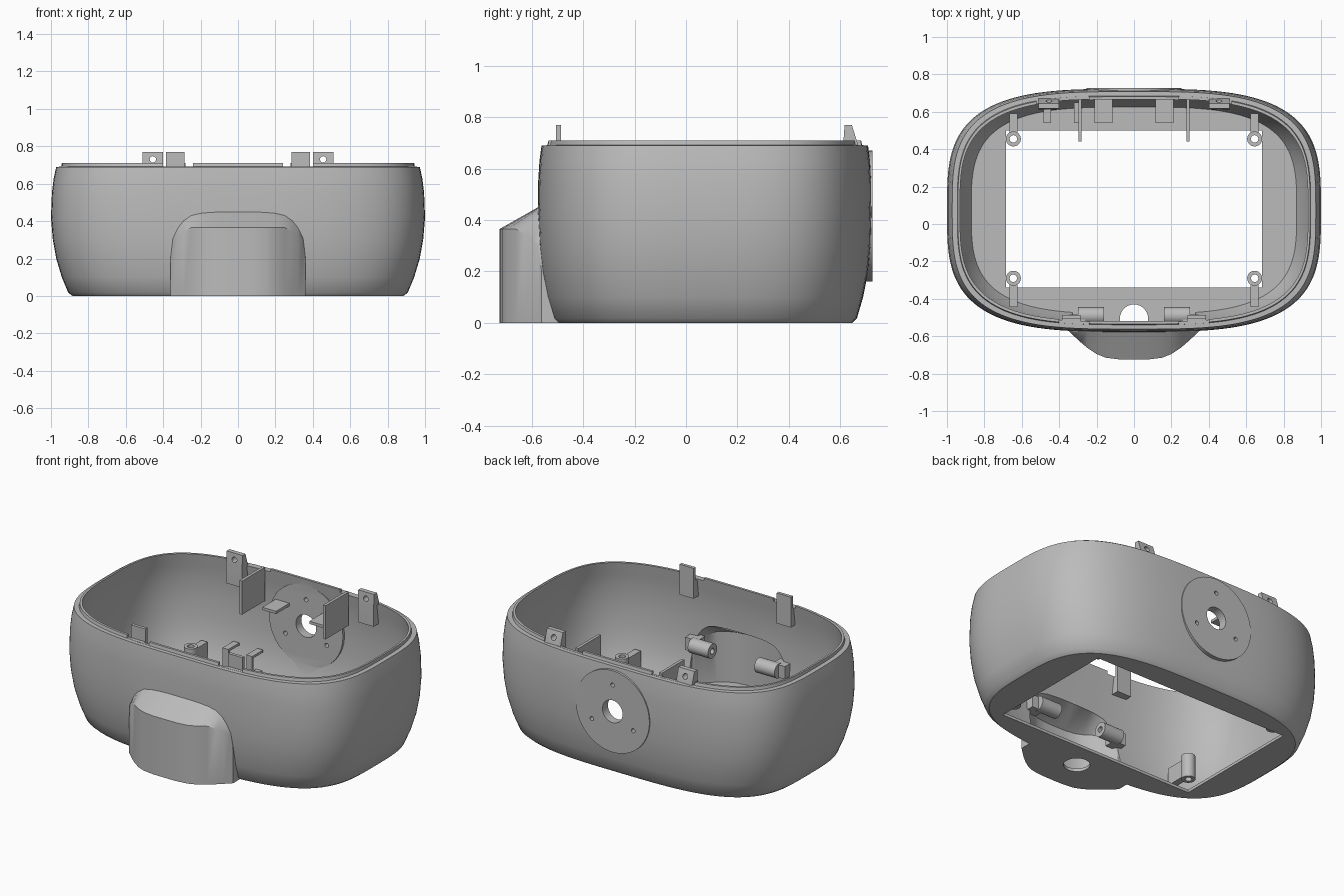
import bpy, bmesh, math
from mathutils import Matrix, Vector

cube = bpy.data.objects.get("Cube")
if cube:
    bpy.data.objects.remove(cube, do_unlink=True)

grey = bpy.data.materials.new("plain grey")
grey.use_nodes = True
grey.diffuse_color = (0.5, 0.5, 0.5, 1)
grey.node_tree.nodes["Principled BSDF"].inputs["Base Color"].default_value = (0.5, 0.5, 0.5, 1)

CY = 0.073  # shell centre in y


def add(name, bm):
    bmesh.ops.recalc_face_normals(bm, faces=bm.faces)
    me = bpy.data.meshes.new(name)
    bm.to_mesh(me)
    bm.free()
    ob = bpy.data.objects.new(name, me)
    me.materials.append(grey)
    bpy.context.scene.collection.objects.link(ob)
    return ob


def loft(name, rings):
    """Closed solid through equal-length rings, with flat caps."""
    bm = bmesh.new()
    vs = [[bm.verts.new(p) for p in r] for r in rings]
    n = len(vs[0])
    for a, b in zip(vs, vs[1:]):
        for i in range(n):
            j = (i + 1) % n
            bm.faces.new((a[i], a[j], b[j], b[i]))
    bm.faces.new(vs[0])
    bm.faces.new(vs[-1])
    return add(name, bm)


def box(name, x0, x1, y0, y1, z0, z1):
    return loft(name, [[(x0, y0, z), (x1, y0, z), (x1, y1, z), (x0, y1, z)] for z in (z0, z1)])


def cyl(name, start, end, r, seg=32):
    a, b = Vector(start), Vector(end)
    bm = bmesh.new()
    turn = (b - a).to_track_quat('Z', 'Y').to_matrix().to_4x4()
    bmesh.ops.create_cone(bm, cap_ends=True, segments=seg, radius1=r, radius2=r,
                          depth=(b - a).length, matrix=Matrix.Translation((a + b) / 2) @ turn)
    return add(name, bm)


def combine(ob, tool, op='DIFFERENCE'):
    mod = ob.modifiers.new("cut", 'BOOLEAN')
    mod.operation, mod.object, mod.solver = op, tool, 'EXACT'
    bpy.context.view_layer.objects.active = ob
    bpy.ops.object.modifier_apply(modifier=mod.name)
    bpy.data.objects.remove(tool, do_unlink=True)


def oval(hx, hy, z, n=128, power=3.35):
    pts = []
    for i in range(n):
        c, s = math.cos(2 * math.pi * i / n), math.sin(2 * math.pi * i / n)
        pts.append((hx * math.copysign(abs(c) ** (2 / power), c),
                    CY + hy * math.copysign(abs(s) ** (2 / power), s), z))
    return pts


def bump(name, off, z0, back):
    """Front housing: rounded plan, level front edge, lid rising to an arch."""
    # x, front y, front edge height, arch height
    half = [(0, -.725, .365, .45), (.08, -.724, .365, .45), (.15, -.715, .365, .447),
            (.2, -.695, .365, .442), (.25, -.662, .365, .43), (.29, -.628, .345, .402),
            (.32, -.6, .325, .365), (.348, -.574, .3, .31), (.36, -.562, .2, .21)]
    cols = [(-x, *rest) for x, *rest in half[:0:-1]] + half
    rings = []
    for x, y, front, arch in cols:
        x, y, front, arch = x * (1 - off / .36), y + off, front - off, arch - off
        kink = max(y + .005, off - .575)
        rings.append([(x, back, z0), (x, y, z0), (x, y, front), (x, kink, arch), (x, back, arch)])
    return loft(name, rings)


# Shell: outer body with stepped rim, joined to the front housing, then hollowed
outer = [(.885, .575, 0), (.908, .592, .018), (.942, .616, .1), (.972, .636, .2), (.99, .646, .3),
         (1, .65, .42), (.995, .648, .55), (.985, .643, .63), (.972, .635, .69), (.945, .612, .691),
         (.942, .608, .71)]
inner = [(.87, .552, .018), (.91, .583, .1), (.94, .604, .2), (.958, .614, .3), (.967, .618, .42),
         (.963, .615, .55), (.948, .604, .63), (.926, .59, .73)]
shell = loft("shell", [oval(*p) for p in outer])
combine(shell, bump("housing", 0, 0, -.44), 'UNION')
combine(shell, loft("cavity", [oval(*p) for p in inner]))
combine(shell, bump("housing_cavity", .03, .019, -.4))
combine(shell, box("floor_opening", -.685, .685, -.34, .5, -.1, .1))
combine(shell, cyl("cable_hole", (0, -.505, -.1), (0, -.505, .1), .075))

# Round mounting disc in the back wall with its holes
combine(shell, cyl("disc", (0, .672, .415), (0, .726, .415), .255, 64), 'UNION')
combine(shell, cyl("disc_hole", (0, .5, .415), (0, .9, .415), .07))
for deg in (90, 210, 330):
    x, z = .165 * math.cos(math.radians(deg)), .415 + .165 * math.sin(math.radians(deg))
    combine(shell, cyl("screw_hole", (x, .5, z), (x, .9, z), .013, 16))

for side, word in ((-1, "right"), (1, "left")):
    def mbox(name, x0, x1, *rest):
        a, b = sorted((side * x0, side * x1))
        return box(word + "_" + name, a, b, *rest)

    # Notches in the rim beside the tabs
    combine(shell, mbox("front_notch", .24, .4, -.7, -.4, .692, .8))
    combine(shell, mbox("back_notch", .24, .52, .55, .8, .692, .8))

    # Front snap tab and the pad that ties it to the wall
    mbox("front_tab", .287, .385, -.506, -.486, .58, .77)
    mbox("front_tab_pad", .287, .385, -.54, -.5, .58, .69)

    # Back wedge tab with a screw hole
    prof = [(.612, .57), (.67, .57), (.67, .69), (.645, .77), (.617, .77), (.612, .7)]
    tab = loft(word + "_back_tab", [[(side * x, y, z) for y, z in prof] for x in (.4, .51)])
    combine(tab, cyl("tab_hole", (side * .455, .5, .73), (side * .455, .8, .73), .017, 20))

    # Guide plate and small shelf on the back wall
    mbox("guide_plate", .28, .298, .44, .665, .5, .71)
    mbox("shelf", .115, .21, .54, .69, .51, .527)

    # Horizontal hinge barrel beside the housing opening
    barrel = cyl(word + "_barrel", (side * .16, -.49, .285), (side * .3, -.49, .285), .045)
    combine(barrel, cyl("bore", (side * .1, -.49, .285), (side * .27, -.49, .285), .018, 16))
    mbox("barrel_web", .26, .345, -.56, -.485, .245, .325)

    # Corner screw posts with ribs to the wall
    for y, wall, end in ((.455, .59, "back"), (-.29, -.445, "front")):
        x = side * .645
        post = cyl(f"{word}_{end}_post", (x, y, .05), (x, y, .2), .04)
        combine(post, cyl("post_bore", (x, y, 0), (x, y, .3), .02, 20))
        y0, y1 = sorted((y + math.copysign(.035, wall), wall))
        mbox(f"{end}_rib", .624, .666, y0, y1, .07, .18)

# Small C-shaped clips low on the back wall
for x in (-.465, -.3):
    box("clip_upright", x - .02, x + .02, .54, .555, .06, .2)
    for z in (.06, .185):
        box("clip_arm", x - .02, x + .02, .55, .63 + z * .1, z, z + .015)

# Smooth shading with sharp edges kept
bpy.ops.object.select_all(action='DESELECT')
for ob in bpy.context.scene.objects:
    if ob.type == 'MESH':
        ob.select_set(True)
bpy.context.view_layer.objects.active = shell
bpy.ops.object.shade_smooth_by_angle(angle=math.radians(30))
